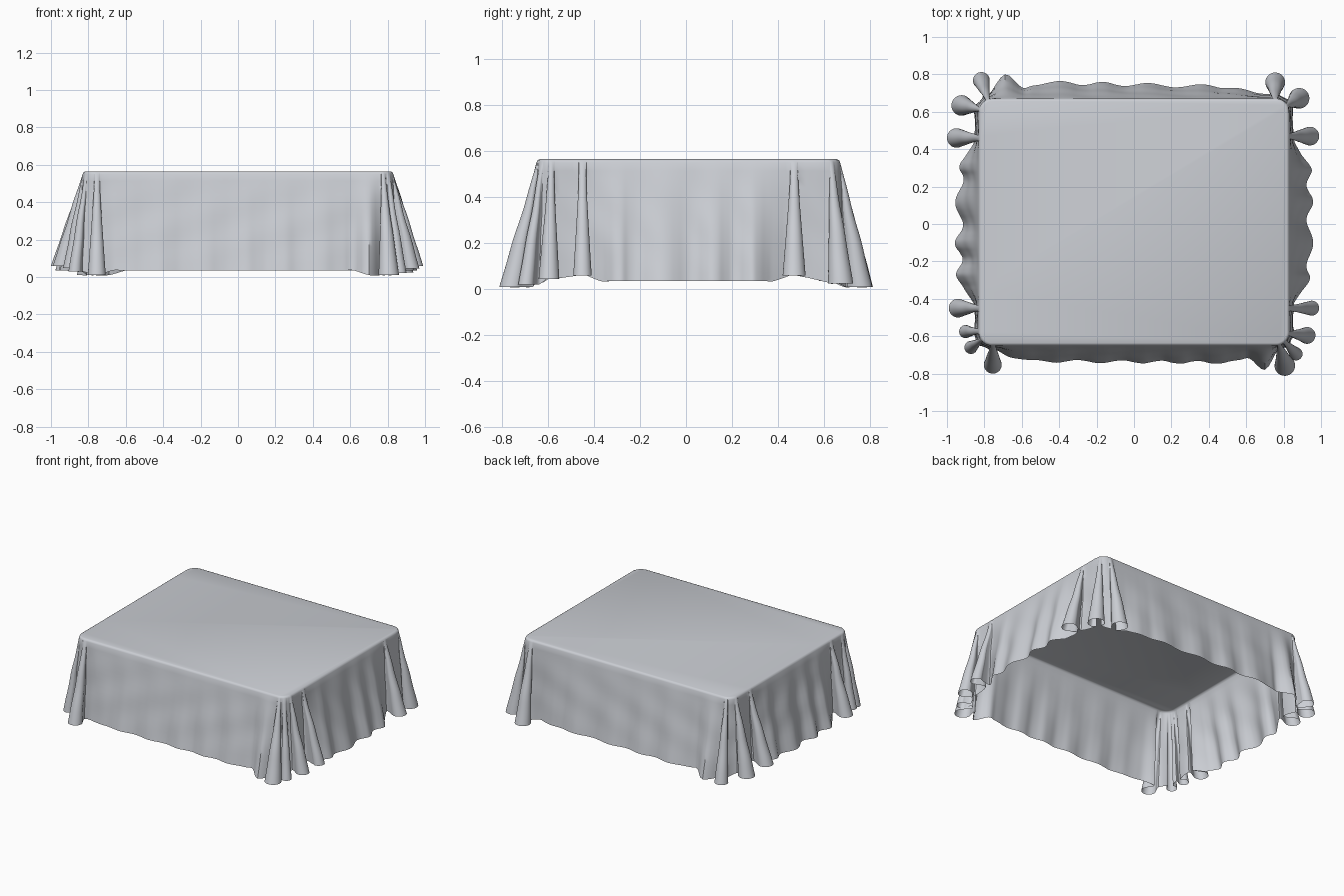
import bpy, bmesh, math
from mathutils import Vector

cube = bpy.data.objects.get("Cube")
if cube:
    bpy.data.objects.remove(cube)

# Table top outline: rounded rectangle
HALF_X, HALF_Y, MID_Y, RADIUS, TOP_Z = 0.83, 0.66, 0.01, 0.07, 0.565
ROWS, STEPS = 14, 4


def on_edge(p, radius=RADIUS):
    """Nearest point on the rounded outline, and the outward direction there."""
    lx, ly = HALF_X - RADIUS, HALF_Y - RADIUS
    core = Vector((max(-lx, min(lx, p.x)), MID_Y + max(-ly, min(ly, p.y - MID_Y))))
    out = (p - core).normalized()
    return core + out * radius, out


def hem_height(p):
    k = max(0, min(1, (abs(p.y) - 0.52) / 0.26))
    return 0.06 - 0.05 * k


controls = []   # pairs of hem point and matching table edge point


def add_fold(x, y, r):
    """Teardrop fold hanging from the edge; radius 0 makes a plain ridge."""
    tip = Vector((x, y))
    edge, out = on_edge(tip)
    side = Vector((-out.y, out.x))
    z = hem_height(tip)
    if r == 0:
        controls.append((tip.to_3d() + Vector((0, 0, z)), edge))
        return
    neck, head = edge + out * 0.025, tip - out * r
    ring = [neck - side * 0.018]
    for i in range(-4, 5):
        a = math.radians(i * 33)
        ring.append(head + out * (r * math.cos(a)) + side * (r * math.sin(a)))
    ring.append(neck + side * 0.018)
    for i, p in enumerate(ring):
        k = i / (len(ring) - 1) * 2 - 1
        anchor = on_edge(neck + side * (0.018 * k))[0]
        controls.append((Vector((p.x, p.y, z)), anchor))


def add_panel(start, end, bulge, wave, cycles, count=26):
    """Nearly flat side of the cloth with a gently waving hem."""
    start, end = Vector(start), Vector(end)
    out = Vector(((end - start).y, -(end - start).x)).normalized()
    for i in range(count):
        t = i / (count - 1)
        swell = bulge * min(1, 3 * math.sin(math.pi * t))
        ripple = wave * math.sin(t * cycles * math.tau + 0.5 * math.sin(9 * t))
        p = start.lerp(end, t) + out * (swell + ripple * min(1, 6 * t, 6 * (1 - t)))
        controls.append((Vector((p.x, p.y, 0.035)), on_edge(p)[0]))


# Hem, counter-clockwise from the front
add_panel((-0.67, -0.71), (0.62, -0.72), 0.022, 0.008, 6)
for f in [(0.70, -0.78, 0), (0.82, -0.81, 0.055), (0.89, -0.72, 0.035),
          (0.97, -0.60, 0.045), (0.99, -0.45, 0.04)]:
    add_fold(*f)
add_panel((0.89, -0.37), (0.89, 0.38), 0.05, 0.018, 3.5)
for f in [(0.99, 0.47, 0.05), (0.93, 0.70, 0.055), (0.755, 0.81, 0.053)]:
    add_fold(*f)
add_panel((0.66, 0.70), (-0.60, 0.73), 0.03, 0.01, 5)
for f in [(-0.69, 0.80, 0), (-0.83, 0.81, 0.045), (-0.975, 0.645, 0.055),
          (-1.0, 0.46, 0.052)]:
    add_fold(*f)
add_panel((-0.89, 0.38), (-0.90, -0.36), 0.04, 0.022, 3.5)
for f in [(-0.99, -0.45, 0.05), (-0.935, -0.575, 0.035), (-0.90, -0.68, 0.035),
          (-0.755, -0.80, 0.048)]:
    add_fold(*f)


def spline(a, b, c, d, t):
    return 0.5 * (2 * b + (c - a) * t + (2 * a - 5 * b + 4 * c - d) * t * t
                  + (3 * b - a - 3 * c + d) * t ** 3)


# Smooth the hem into a closed loop
n = len(controls)
hem, edge = [], []
for i in range(n):
    pts = [controls[(i + k) % n] for k in (-1, 0, 1, 2)]
    for s in range(STEPS):
        t = s / STEPS
        hem.append(spline(*[p[0] for p in pts], t))
        edge.append(on_edge(pts[1][1].lerp(pts[2][1], t))[0])

# Loft from the flat top over a small rounded lip down to the hem
bm = bmesh.new()
loops = []
for inset, z in ((0.014, TOP_Z), (0.005, TOP_Z - 0.004)):
    ring = [on_edge(e, RADIUS - inset)[0] for e in edge]
    loops.append([bm.verts.new((p.x, p.y, z)) for p in ring])
for r in range(ROWS + 1):
    t = r / ROWS
    row = []
    for e, h in zip(edge, hem):
        p = Vector((e.x, e.y, TOP_Z - 0.014)).lerp(h, t)
        # faint soft creases in the hanging cloth
        crease = 0.004 * math.sin(math.pi * t) * math.sin(
            17 * (e.x - e.y) + 5 * t) * math.sin(7 * (e.x + e.y) - 8 * t)
        out = on_edge(e)[1]
        p.x += out.x * crease
        p.y += out.y * crease
        row.append(bm.verts.new(p))
    loops.append(row)
count = len(edge)
for upper, lower in zip(loops, loops[1:]):
    for i in range(count):
        j = (i + 1) % count
        bm.faces.new((upper[i], lower[i], lower[j], upper[j]))
bm.faces.new(loops[0])
bmesh.ops.remove_doubles(bm, verts=bm.verts, dist=0.0002)

mesh = bpy.data.meshes.new("tablecloth")
bm.to_mesh(mesh)
bm.free()
cloth = bpy.data.objects.new("tablecloth", mesh)
bpy.context.collection.objects.link(cloth)

# Pale grey cloth
color = (0.60, 0.62, 0.66, 1)
mat = bpy.data.materials.new("pale grey cloth")
mat.use_nodes = True
mat.diffuse_color = color
mat.node_tree.nodes["Principled BSDF"].inputs["Base Color"].default_value = color
mesh.materials.append(mat)

bpy.context.view_layer.objects.active = cloth
cloth.select_set(True)
bpy.ops.object.shade_smooth_by_angle(angle=math.radians(40))
